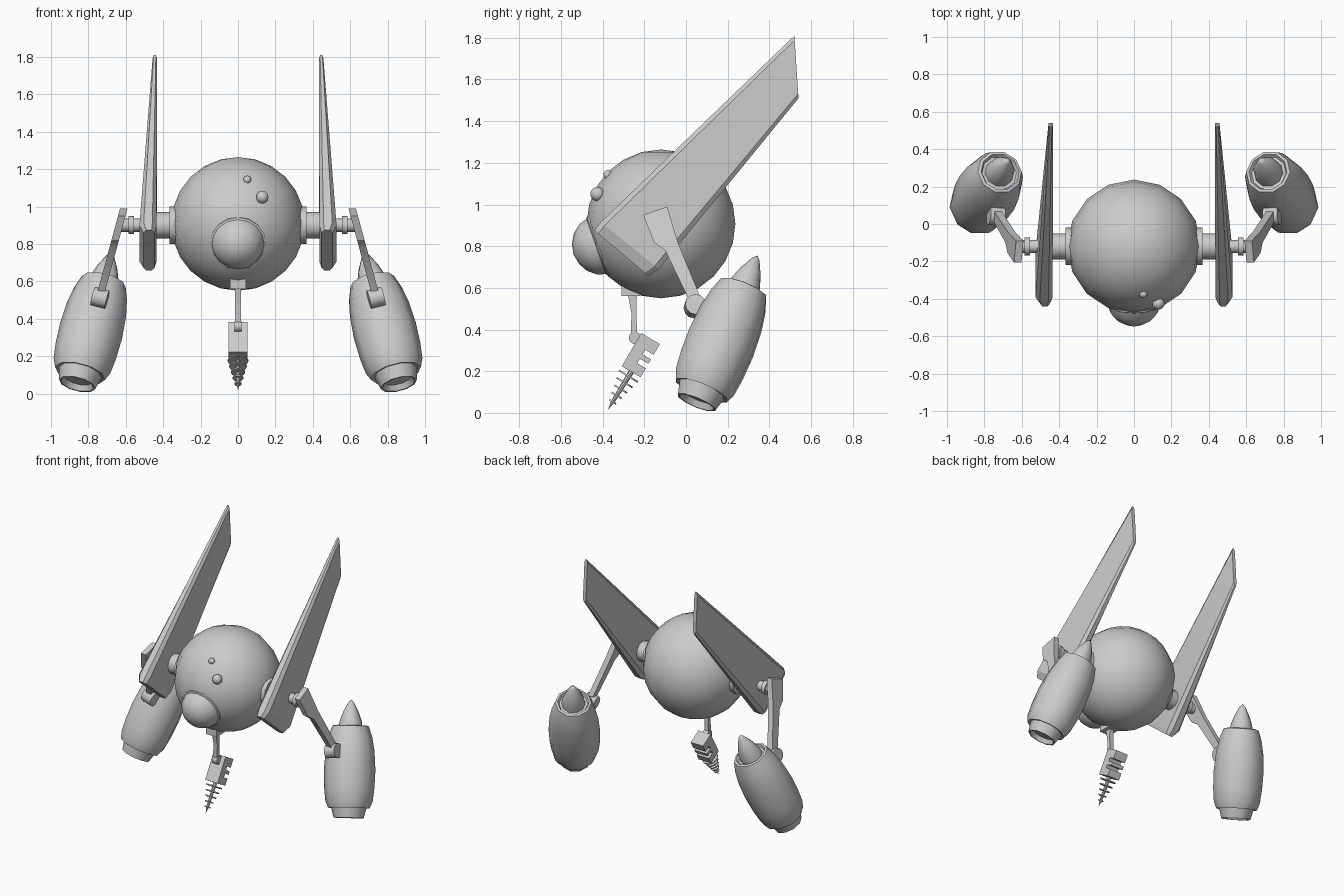
import bpy, bmesh, math
from mathutils import Vector, Matrix

if "Cube" in bpy.data.objects:
    bpy.data.objects.remove(bpy.data.objects["Cube"], do_unlink=True)

GREY = (0.6, 0.6, 0.6, 1)
grey = bpy.data.materials.new("hull grey")
grey.use_nodes = True
grey.diffuse_color = GREY
grey.node_tree.nodes["Principled BSDF"].inputs["Base Color"].default_value = GREY


def finish(name, bm, mirror=False, angle=40):
    """Turn a bmesh into a shaded object, optionally mirrored to the other side."""
    bmesh.ops.remove_doubles(bm, verts=bm.verts, dist=0.0005)
    bmesh.ops.recalc_face_normals(bm, faces=bm.faces)
    mesh = bpy.data.meshes.new(name)
    bm.to_mesh(mesh)
    bm.free()
    mesh.materials.append(grey)
    obj = bpy.data.objects.new(name, mesh)
    bpy.context.collection.objects.link(obj)
    bpy.ops.object.select_all(action='DESELECT')
    obj.select_set(True)
    bpy.context.view_layer.objects.active = obj
    bpy.ops.object.shade_smooth_by_angle(angle=math.radians(angle))
    if mirror:
        obj.modifiers.new("mirror", 'MIRROR').use_mirror_merge = False
    return obj


def loft(name, rings, mirror=False, angle=40):
    """Skin a row of equal closed rings and cap both ends."""
    bm = bmesh.new()
    rows = [[bm.verts.new(p) for p in ring] for ring in rings]
    n = len(rows[0])
    for a, b in zip(rows, rows[1:]):
        for i in range(n):
            j = (i + 1) % n
            bm.faces.new((a[i], a[j], b[j], b[i]))
    bm.faces.new(rows[0])
    bm.faces.new(rows[-1])
    return finish(name, bm, mirror, angle)


def lathe(name, profile, start, direction, sides=12, mirror=False, angle=40):
    """Revolve (distance, radius) points about an axis."""
    bm = bmesh.new()
    vs = [bm.verts.new((r, 0, t)) for t, r in profile]
    es = [bm.edges.new(pair) for pair in zip(vs, vs[1:])]
    bmesh.ops.spin(bm, geom=vs + es, cent=(0, 0, 0), axis=(0, 0, 1),
                   angle=math.tau, steps=sides)
    turn = Vector(direction).to_track_quat('Z', 'Y').to_matrix().to_4x4()
    bm.transform(Matrix.Translation(start) @ turn)
    return finish(name, bm, mirror, angle)


def prism(name, outline, x0, x1, lean=0, mirror=False):
    """Extrude a (y, z) outline along x, leaning outward toward the ground."""
    rings = [[(x - lean * z, y, z) for y, z in outline] for x in (x0, x1)]
    return loft(name, rings, mirror, 30)


def ball(name, centre, radius, seg, rings):
    bm = bmesh.new()
    bmesh.ops.create_uvsphere(bm, u_segments=seg, v_segments=rings, radius=radius)
    bm.transform(Matrix.Translation(centre))
    return finish(name, bm)


# Round body with front eye and two sensor studs
BODY = Vector((0, -0.12, 0.907))
ball("body", BODY, 0.357, 16, 12)
lathe("front_eye", [(0.2, 0), (0.2, 0.15), (0.325, 0.15), (0.33, 0.14), (0.37, 0.128),
                    (0.41, 0.095), (0.435, 0.05), (0.445, 0)],
      BODY, (0, -0.944, -0.33), 16)
ball("large_sensor", (0.13, -0.425, 1.05), 0.034, 10, 8)
ball("small_sensor", (0.05, -0.375, 1.143), 0.022, 10, 8)

# Stepped axle through each wing
lathe("axles", [(0.28, 0), (0.28, 0.1), (0.365, 0.1), (0.365, 0.07), (0.45, 0.07),
                (0.45, 0.035), (0.555, 0.035), (0.555, 0.048), (0.585, 0.048),
                (0.585, 0.035), (0.63, 0.035), (0.63, 0)],
      (0, -0.12, 0.9), (1, 0, 0), 12, True)


# Tapered wings with chamfered edges
def wing_ring(upper, lower, x0, x1):
    a, b = Vector(upper), Vector(lower)
    pts = [(0, 0.25), (0, 0.75), (0.07, 1), (0.93, 1),
           (1, 0.75), (1, 0.25), (0.93, 0), (0.07, 0)]
    return [(x0 + (x1 - x0) * k, *a.lerp(b, u)) for u, k in pts]


loft("wings", [wing_ring((-0.44, 0.875), (-0.18, 0.657), 0.447, 0.505),
               wing_ring((-0.41, 0.915), (-0.13, 0.69), 0.435, 0.527),
               wing_ring((0.52, 1.81), (0.54, 1.51), 0.433, 0.457)], True, 25)

# Swinging arms and their knuckles
prism("arms", [(-0.205, 0.95), (-0.09, 0.99), (-0.04, 0.82), (0.067, 0.56),
               (0.02, 0.53), (-0.1, 0.78), (-0.155, 0.82)], 0.858, 0.898, 0.27, True)
lathe("arm_knuckles", [(-0.04, 0), (-0.04, 0.05), (0.04, 0.05), (0.04, 0)],
      (0.738, 0.042, 0.512), (1, 0.1, 0.25), 12, True)

# Engine pods: nozzle, casing and nose cone
POD = Vector((0.86, 0.05, 0.05))
POD_AXIS = Vector((0.675, 0.345, 0.76)) - POD
lathe("engine_pods", [(0.03, 0), (0.03, 0.075), (0, 0.09), (0, 0.1), (0.07, 0.118),
                      (0.065, 0.138), (0.11, 0.157), (0.2, 0.167), (0.32, 0.171),
                      (0.45, 0.162), (0.54, 0.145), (0.61, 0.121), (0.615, 0.105),
                      (0.595, 0.095), (0.595, 0)],
      POD, POD_AXIS, 10, True, 45)
lathe("nose_cones", [(0.58, 0), (0.58, 0.08), (0.64, 0.074), (0.7, 0.053),
                     (0.765, 0.02), (0.785, 0)], POD, POD_AXIS, 10, True, 50)

# Hanging strut with its mount and hinge
prism("strut_mount", [(-0.31, 0.56), (-0.31, 0.63), (-0.22, 0.63), (-0.22, 0.56)],
      -0.043, 0.043)
prism("drill_strut", [(-0.285, 0.6), (-0.235, 0.6), (-0.238, 0.5), (-0.235, 0.37),
                      (-0.265, 0.35), (-0.262, 0.48)], -0.016, 0.016)
lathe("drill_hinge", [(-0.02, 0), (-0.02, 0.03), (0.02, 0.03), (0.02, 0)],
      (0, -0.245, 0.36), (1, 0, 0), 10)

# Drill housing with two notches cut in its back
TOP = Vector((-0.17, 0.357))
DOWN, BACK = Vector((-0.503, -0.864)), Vector((0.864, -0.503))
housing = [(0, -0.052), (0.185, -0.052), (0.185, 0.052), (0.135, 0.052), (0.135, 0.005),
           (0.11, 0.005), (0.11, 0.052), (0.085, 0.052), (0.085, 0.005),
           (0.06, 0.005), (0.06, 0.052), (0, 0.052)]
prism("drill_housing", [TOP + DOWN * t + BACK * w for t, w in housing], -0.05, 0.05)

# Drill bit: thin shaft with shrinking discs
BIT = Vector((0, -0.263, 0.197))
BIT_AXIS = Vector((0, -0.112, -0.182))
lathe("drill_shaft", [(-0.01, 0), (-0.01, 0.014), (0.17, 0.009), (0.213, 0)],
      BIT, BIT_AXIS, 8)
for i in range(5):
    t, r = 0.025 + 0.036 * i, 0.056 - 0.009 * i
    lathe(f"drill_disc_{i + 1}", [(t - 0.004, 0), (t - 0.004, r), (t + 0.004, r), (t + 0.004, 0)],
          BIT, BIT_AXIS, 10)
